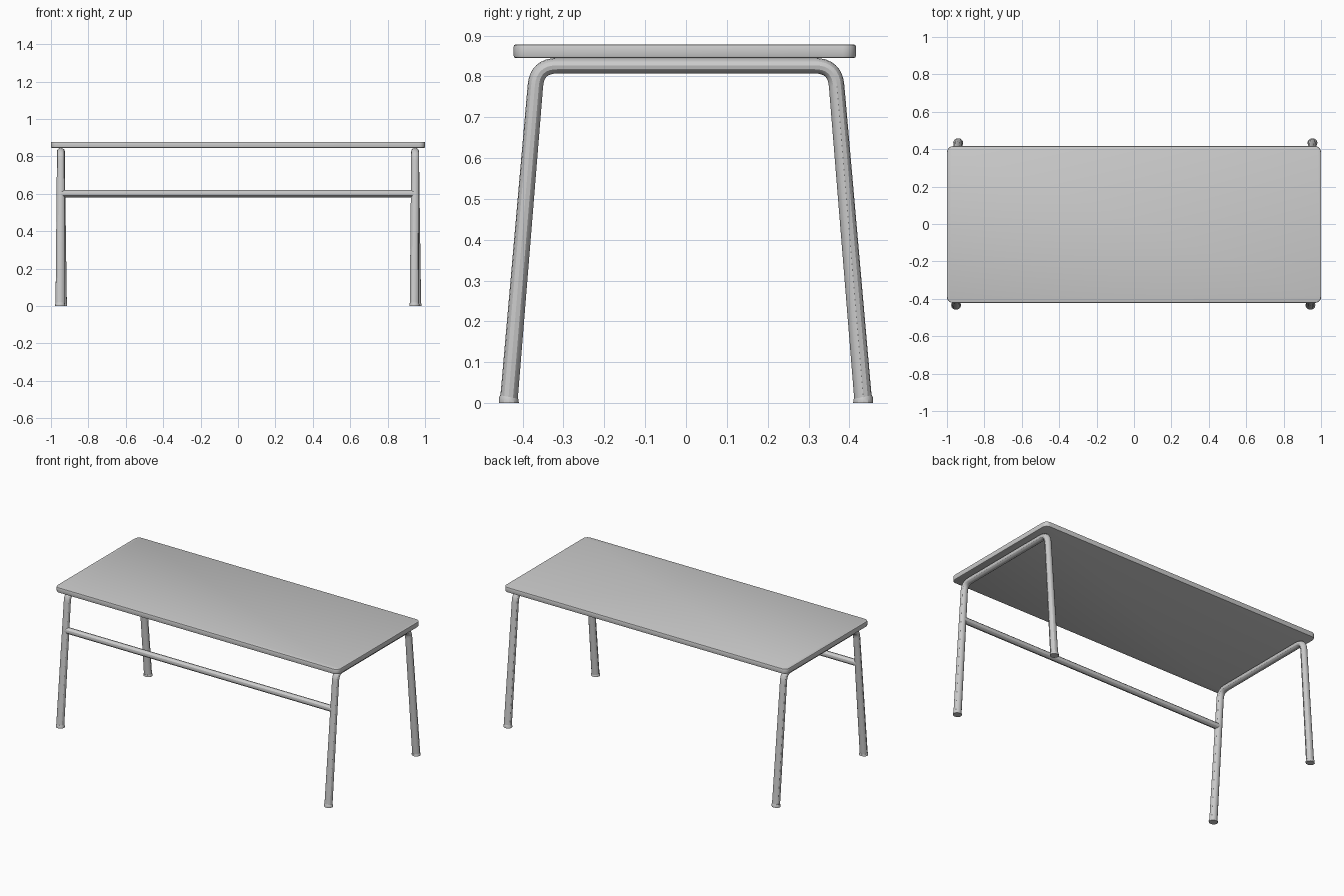
import bpy, bmesh
from mathutils import Vector

if "Cube" in bpy.data.objects:
    bpy.data.objects.remove(bpy.data.objects["Cube"])


def tube(name, pts, depth, loc=(0, 0, 0), x_scale=1.0):
    """Round tube along (x, y, z, radius factor) points, turned into a mesh."""
    cu = bpy.data.curves.new(name, 'CURVE')
    cu.dimensions = '3D'
    cu.bevel_depth = depth
    cu.bevel_resolution = 4
    cu.use_fill_caps = True
    sp = cu.splines.new('POLY')
    sp.points.add(len(pts) - 1)
    for p, (x, y, z, r) in zip(sp.points, pts):
        p.co = (x, y, z, 1)
        p.radius = r
    ob = bpy.data.objects.new(name, cu)
    bpy.context.collection.objects.link(ob)
    ob.location = loc
    ob.scale.x = x_scale
    bpy.ops.object.select_all(action='DESELECT')
    ob.select_set(True)
    bpy.context.view_layer.objects.active = ob
    bpy.ops.object.convert(target='MESH')
    bpy.ops.object.shade_smooth_by_angle()
    return ob


# Table top: slab with rounded corners and softened rims
bm = bmesh.new()
bmesh.ops.create_cube(bm, size=1)
bmesh.ops.scale(bm, vec=(2.0, 0.838, 0.033), verts=bm.verts)
upright = [e for e in bm.edges
           if abs(e.verts[0].co.z - e.verts[1].co.z) > 0.01]
bmesh.ops.bevel(bm, geom=upright, offset=0.032, segments=5,
                profile=0.5, affect='EDGES')
rims = [e for e in bm.edges
        if abs(e.verts[0].co.z - e.verts[1].co.z) < 0.001]
bmesh.ops.bevel(bm, geom=rims, offset=0.005, segments=2,
                profile=0.5, affect='EDGES')
me = bpy.data.meshes.new("table_top")
bm.to_mesh(me)
bm.free()
top = bpy.data.objects.new("table_top", me)
top.location = (0, -0.003, 0.8615)
bpy.context.collection.objects.link(top)
bpy.ops.object.select_all(action='DESELECT')
top.select_set(True)
bpy.context.view_layer.objects.active = top
bpy.ops.object.shade_smooth_by_angle()


# Bent leg frames: splayed leg, rounded bend, crossbar, bend, leg
def half_frame(side, foot_dx):
    pts = [(foot_dx, side * 0.434, 0.005, 1.08), (0, side * 0.369, 0.775, 0.95)]
    a, b, c = Vector((0.369, 0.775)), Vector((0.366, 0.826)), Vector((0.315, 0.826))
    for i in range(1, 9):
        t = i / 8
        p = a * (1 - t) ** 2 + b * 2 * t * (1 - t) + c * t * t
        pts.append((0, side * p.x, p.y, 0.95))
    return pts


LEG_X = 0.947
for label, sx in (("left", -1), ("right", 1)):
    path = half_frame(-1, -0.004) + half_frame(1, 0.007)[::-1]
    tube(label + "_leg_frame", path, 0.02, (sx * LEG_X, 0, 0), 1.12)
    # Foot caps
    for end, sy, dx in (("front", -1, -0.004), ("back", 1, 0.007)):
        tube(f"{label}_{end}_foot",
             [(0, 0, 0, 1), (0, 0, 0.010, 1), (0, -sy * 0.001, 0.015, 0.92)],
             0.0245, (sx * LEG_X + dx, sy * 0.434, 0), 1.1)

# Front stretcher between the two front legs
tube("front_stretcher", [(-LEG_X, -0.384, 0.601, 1), (LEG_X, -0.384, 0.601, 1)], 0.0195)
